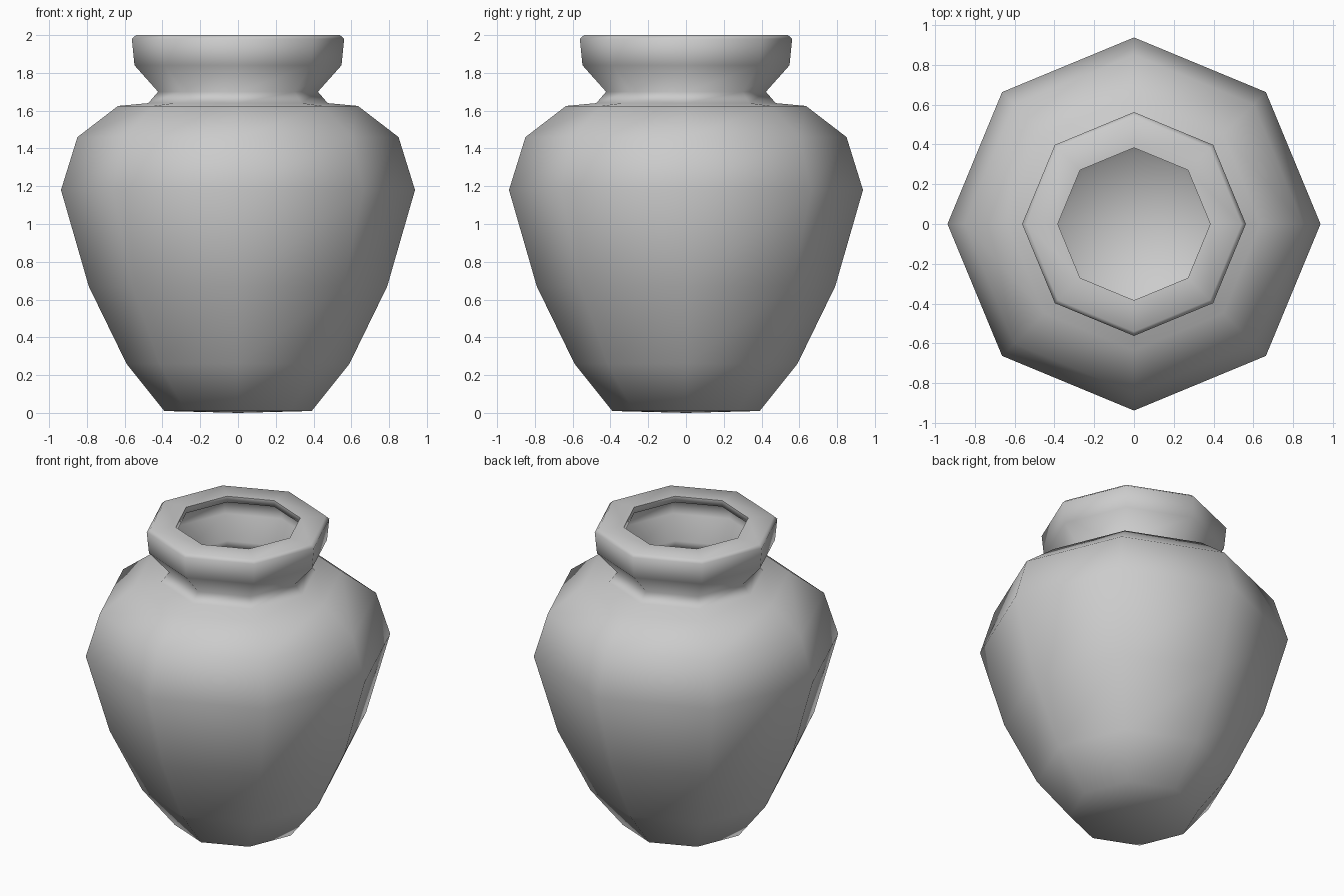
import bpy, bmesh, math

if "Cube" in bpy.data.objects:
    bpy.data.objects.remove(bpy.data.objects["Cube"])

SIDES = 8

# Profile as (radius, height): foot, belly, shoulder, neck, rim, then the inside
profile = [
    (0.00, 0.00), (0.39, 0.01), (0.59, 0.26), (0.79, 0.67), (0.937, 1.18),
    (0.85, 1.46), (0.635, 1.625), (0.475, 1.64), (0.423, 1.70),
    (0.548, 1.84), (0.562, 1.98), (0.54, 2.00),
    (0.383, 2.00), (0.383, 1.96), (0.47, 1.93), (0.46, 1.85),
    (0.386, 1.70), (0.40, 1.63), (0.60, 1.57), (0.79, 1.42),
    (0.87, 1.18), (0.73, 0.69), (0.54, 0.31), (0.36, 0.08), (0.00, 0.07),
]


def lathe(name, points, sides):
    """Revolve a profile that starts and ends on the axis."""
    bm = bmesh.new()
    rings = []
    for r, z in points:
        if r == 0:
            rings.append([bm.verts.new((0, 0, z))] * sides)
        else:
            rings.append([bm.verts.new((r * math.cos(math.tau * i / sides),
                                        r * math.sin(math.tau * i / sides), z))
                          for i in range(sides)])
    for low, high in zip(rings, rings[1:]):
        for i in range(sides):
            j = (i + 1) % sides
            corners = dict.fromkeys((low[i], low[j], high[j], high[i]))
            bm.faces.new(list(corners))
    bmesh.ops.recalc_face_normals(bm, faces=bm.faces)
    mesh = bpy.data.meshes.new(name)
    bm.to_mesh(mesh)
    bm.free()
    obj = bpy.data.objects.new(name, mesh)
    bpy.context.collection.objects.link(obj)
    return obj


# Eight-sided hollow vase, softly shaded with a crisp mouth edge
vase = lathe("vase", profile, SIDES)
bpy.context.view_layer.objects.active = vase
vase.select_set(True)
bpy.ops.object.shade_smooth_by_angle(angle=math.radians(80))
